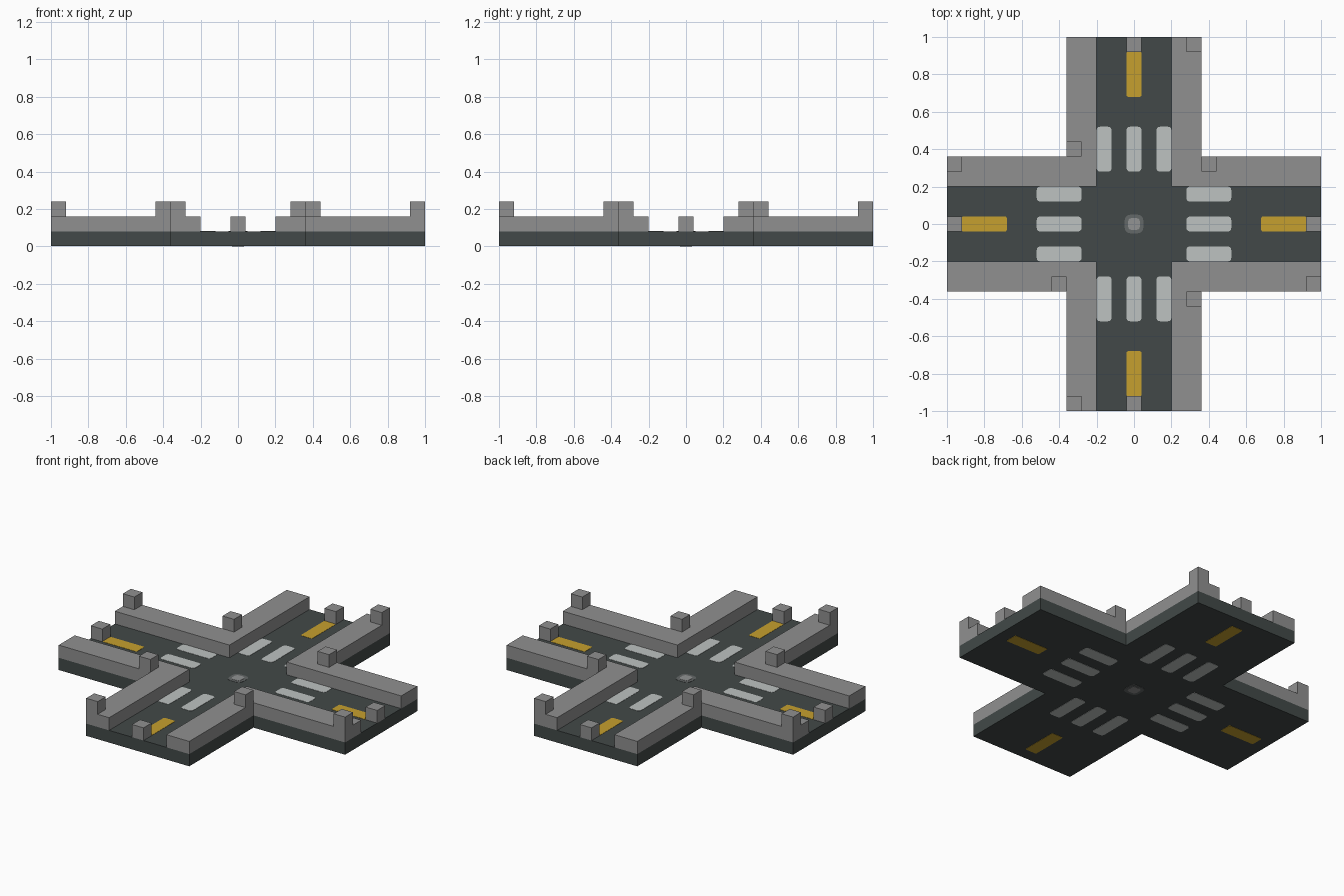
import bpy, bmesh
from math import cos, sin, pi
from mathutils import Matrix, Vector

old = bpy.data.objects.get("Cube")
if old:
    bpy.data.objects.remove(old, do_unlink=True)

ROAD, WALK = 0.08, 0.16      # top heights of road and pavement
INNER, OUTER = 0.20, 0.36    # pavement edges
UNIT = 0.08                  # block size
SKIN = 0.0015                # height of painted plates


def srgb(*rgb):
    return [((c / 255 + 0.055) / 1.055) ** 2.4 for c in rgb] + [1.0]


def material(name, colour):
    m = bpy.data.materials.new(name)
    m.use_nodes = True
    m.diffuse_color = colour
    bsdf = next(n for n in m.node_tree.nodes if n.type == 'BSDF_PRINCIPLED')
    bsdf.inputs["Base Color"].default_value = colour
    return m


asphalt = material("asphalt", srgb(66, 73, 72))
concrete = material("concrete", srgb(144, 144, 144))
white = material("white_paint", srgb(190, 194, 193))
yellow = material("yellow_paint", srgb(198, 160, 46))
iron = material("manhole_grey", srgb(100, 104, 104))
light_iron = material("manhole_light_grey", srgb(146, 148, 148))


def prism(name, points, z0, z1, mat, quarter=0):
    """Extrude a flat outline upward, turned by quarter circles about z."""
    bm = bmesh.new()
    face = bm.faces.new([bm.verts.new((x, y, z0)) for x, y in points])
    ext = bmesh.ops.extrude_face_region(bm, geom=[face])
    for v in ext["geom"]:
        if isinstance(v, bmesh.types.BMVert):
            v.co.z = z1
    bmesh.ops.recalc_face_normals(bm, faces=bm.faces)
    bm.transform(Matrix.Rotation(quarter * pi / 2, 4, 'Z'))
    mesh = bpy.data.meshes.new(name)
    bm.to_mesh(mesh)
    bm.free()
    mesh.materials.append(mat)
    ob = bpy.data.objects.new(name, mesh)
    bpy.context.collection.objects.link(ob)


def rounded(cx, cy, w, d, r):
    """Rectangle outline with rounded corners."""
    pts = []
    for i, (sx, sy) in enumerate([(1, 1), (-1, 1), (-1, -1), (1, -1)]):
        for k in range(4):
            a = (i + k / 3) * pi / 2
            pts.append((cx + sx * (w / 2 - r) + r * cos(a),
                        cy + sy * (d / 2 - r) + r * sin(a)))
    return pts


def square(cx, cy):
    h = UNIT / 2
    return [(cx - h, cy - h), (cx + h, cy - h), (cx + h, cy + h), (cx - h, cy + h)]


def paint(name, points, mat, quarter=0, lift=SKIN):
    """Marking on the road and its twin on the underside."""
    prism(name + "_top", points, ROAD - SKIN, ROAD + lift, mat, quarter)
    prism(name + "_under", points, 2 * SKIN - lift, 3 * SKIN, mat, quarter)


# Cross-shaped road slab
arm = [(OUTER, OUTER), (OUTER, 1), (-OUTER, 1)]
cross = [Matrix.Rotation(q * pi / 2, 2) @ Vector(p) for q in range(4) for p in arm]
prism("road_slab", cross, 2 * SKIN, ROAD, asphalt)

# Four identical quarters
corner = [(INNER, INNER), (1, INNER), (1, OUTER), (OUTER, OUTER), (OUTER, 1), (INNER, 1)]
post_line = OUTER - UNIT / 2
for q in range(4):
    prism("corner_pavement", corner, ROAD, WALK, concrete, q)
    prism("pavement_end_post", square(post_line, 0.96), WALK, WALK + UNIT, concrete, q)
    prism("pavement_corner_post", square(0.40, post_line), WALK, WALK + UNIT, concrete, q)
    prism("road_end_post", square(0.96, 0), ROAD, WALK, concrete, q)
    paint("centre_line", rounded(0.80, 0, 0.24, UNIT, 0.008), yellow, q)
    for y in (-0.16, 0, 0.16):
        paint("crossing_stripe", rounded(0.40, y, 0.24, UNIT, 0.018), white, q)

# Manhole in the middle of the junction
paint("manhole_rim", rounded(0, 0, 0.10, 0.10, 0.03), iron)
paint("manhole_lid", rounded(0, 0, 0.064, 0.064, 0.02), light_iron, lift=2 * SKIN)
